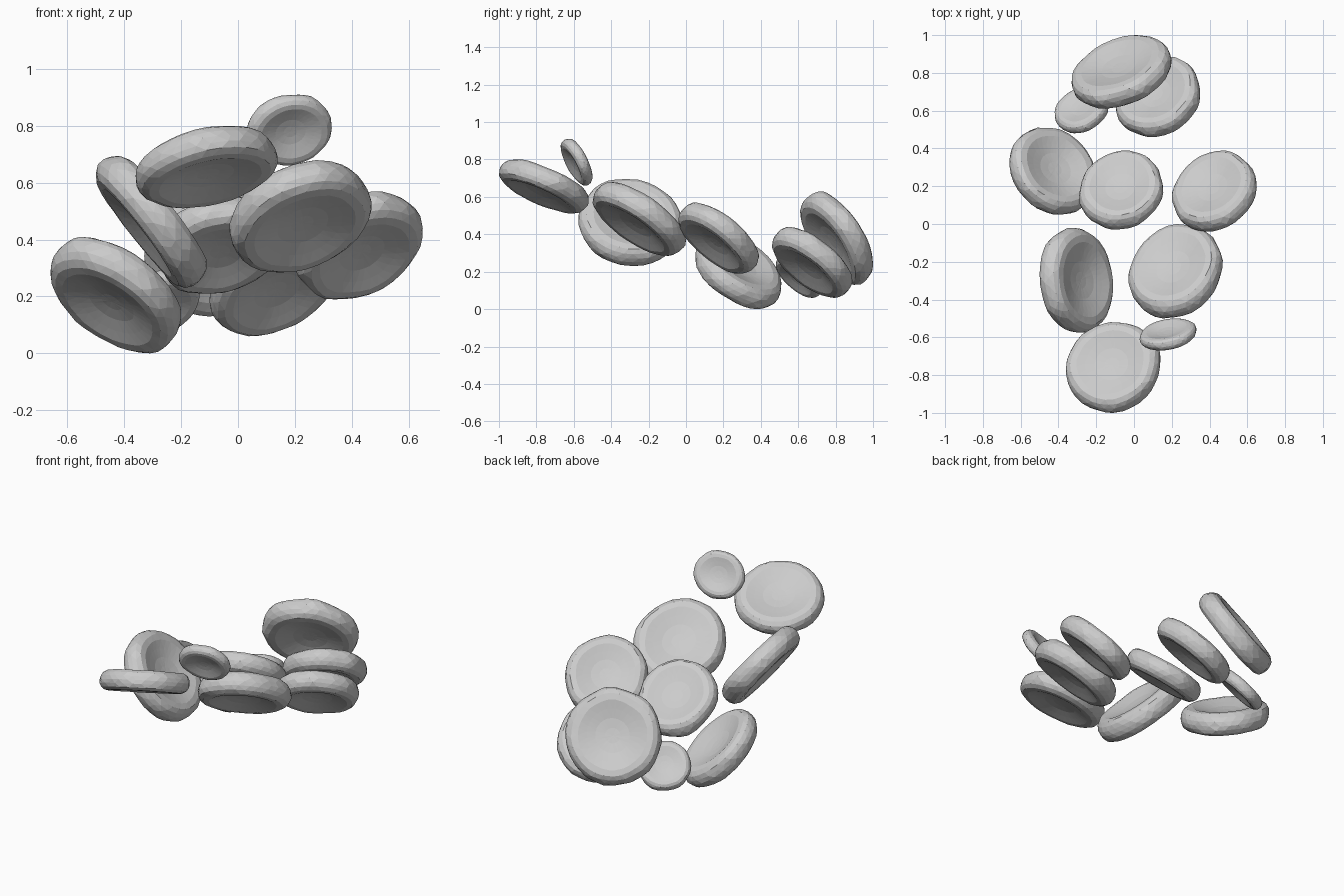
import bpy, math, random
from mathutils import Vector, noise

if "Cube" in bpy.data.objects:
    bpy.data.objects.remove(bpy.data.objects["Cube"])

random.seed(4)
SIDES = 30

# half profile of a biconcave disc: (radius, half thickness)
PROFILE = [(0.16, 0.115), (0.36, 0.14), (0.55, 0.19), (0.72, 0.24),
           (0.85, 0.235), (0.94, 0.175), (0.985, 0.09)]
RINGS = PROFILE + [(1.0, 0.0)] + [(r, -h) for r, h in reversed(PROFILE)]

# each cell: x range, y range, z range, direction its top face points
CELLS = {
    "cell_back_upper": ((-0.33, 0.20), (0.61, 1.00), (0.13, 0.63), (-0.36, 0.75, 0.55)),
    "cell_back_right": ((-0.10, 0.35), (0.46, 0.89), (0.06, 0.44), (-0.33, 0.55, 0.77)),
    "small_cell_back": ((-0.42, -0.135), (0.48, 0.73), (0.06, 0.295), (-0.35, 0.62, 0.70)),
    "cell_left": ((-0.66, -0.20), (0.05, 0.51), (0.00, 0.41), (0.45, 0.45, 0.77)),
    "cell_middle": ((-0.29, 0.155), (-0.03, 0.39), (0.21, 0.55), (-0.15, 0.56, 0.78)),
    "cell_right": ((0.20, 0.65), (-0.04, 0.39), (0.19, 0.57), (-0.33, 0.58, 0.75)),
    "cell_left_steep": ((-0.50, -0.11), (-0.575, -0.02), (0.23, 0.695), (0.78, 0.10, 0.62)),
    "cell_front_right": ((-0.03, 0.47), (-0.50, 0.00), (0.285, 0.68), (-0.29, 0.57, 0.77)),
    "cell_front": ((-0.36, 0.14), (-1.00, -0.52), (0.51, 0.80), (-0.22, 0.42, 0.88)),
    "small_cell_front": ((0.03, 0.33), (-0.67, -0.50), (0.66, 0.91), (-0.25, 0.85, 0.48)),
}


def disc_points(seed):
    """Lathe the biconcave profile with a slightly uneven surface."""
    pts = [Vector((0, 0, 0.11))]
    for k, (r, h) in enumerate(RINGS):
        for i in range(SIDES):
            a = 2 * math.pi * (i + 0.5 * (k % 2) + random.uniform(-0.15, 0.15)) / SIDES
            p = Vector((r * math.cos(a), r * math.sin(a), h))
            lump = noise.noise(p * 2.0 + Vector((seed * 7.3, 0, 0)))
            p *= 1 + 0.04 * lump + random.uniform(-0.008, 0.008)
            pts.append(p)
    pts.append(Vector((0, 0, -0.11)))
    return pts


def disc_faces():
    n, last = len(RINGS), len(RINGS) * SIDES + 1
    idx = lambda k, i: 1 + k * SIDES + i % SIDES
    faces = []
    for i in range(SIDES):
        faces.append((0, idx(0, i), idx(0, i + 1)))
        faces.append((last, idx(n - 1, i + 1), idx(n - 1, i)))
        for k in range(n - 1):
            a, b, c, d = idx(k, i), idx(k + 1, i), idx(k + 1, i + 1), idx(k, i + 1)
            # staggered rings: pick the short diagonal
            faces += [(a, b, d), (b, c, d)] if k % 2 == 0 else [(a, b, c), (a, c, d)]
    return faces


def make_cell(name, bounds, normal, seed):
    """Tilt a disc to its facing direction and fit it to its extents."""
    rot = Vector((0, 0, 1)).rotation_difference(Vector(normal).normalized())
    pts = [rot @ p for p in disc_points(seed)]
    for ax, (lo, hi) in enumerate(bounds):
        a, b = min(p[ax] for p in pts), max(p[ax] for p in pts)
        for p in pts:
            p[ax] = lo + (p[ax] - a) / (b - a) * (hi - lo)
    centre = Vector([(lo + hi) / 2 for lo, hi in bounds])
    mesh = bpy.data.meshes.new(name)
    mesh.from_pydata([p - centre for p in pts], [], disc_faces())
    mesh.update()
    obj = bpy.data.objects.new(name, mesh)
    obj.location = centre
    bpy.context.collection.objects.link(obj)


for seed, (name, (bx, by, bz, normal)) in enumerate(CELLS.items()):
    make_cell(name, (bx, by, bz), normal, seed)
